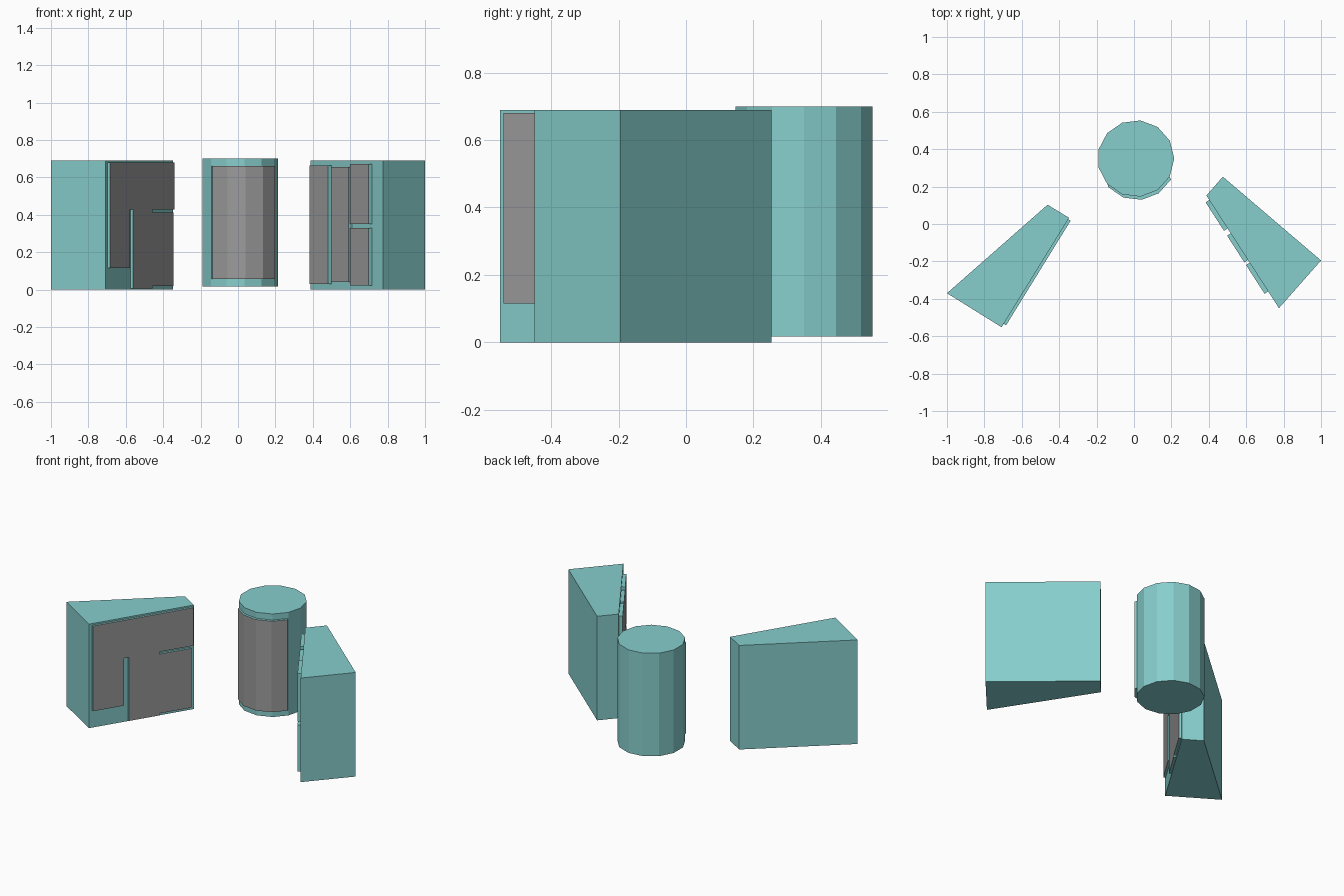
import bpy, bmesh, math
from mathutils import Vector

if "Cube" in bpy.data.objects:
    bpy.data.objects.remove(bpy.data.objects["Cube"])


def material(name, rgb):
    m = bpy.data.materials.new(name)
    m.diffuse_color = (*rgb, 1)
    m.use_nodes = True
    m.node_tree.nodes["Principled BSDF"].inputs["Base Color"].default_value = m.diffuse_color
    return m


TEAL = material("teal", (0.24, 0.62, 0.61))
GREY = material("grey", (0.33, 0.33, 0.33))


def prism(name, loop, z0, z1, grey_sides=()):
    """Extrude a plan outline from z0 to z1; listed side faces become grey."""
    bm = bmesh.new()
    low = [bm.verts.new((x, y, z0)) for x, y in loop]
    high = [bm.verts.new((x, y, z1)) for x, y in loop]
    bm.faces.new(low[::-1])
    bm.faces.new(high)
    n = len(loop)
    for i in range(n):
        j = (i + 1) % n
        f = bm.faces.new((low[i], low[j], high[j], high[i]))
        f.material_index = 1 if i in grey_sides else 0
    bmesh.ops.recalc_face_normals(bm, faces=bm.faces)
    me = bpy.data.meshes.new(name)
    me.materials.append(TEAL)
    me.materials.append(GREY)
    bm.to_mesh(me)
    bm.free()
    ob = bpy.data.objects.new(name, me)
    bpy.context.collection.objects.link(ob)
    return ob


def panels(name, a, b, depth, rects):
    """Raised slabs on wall a-b, given by the front-view x and z of their faces."""
    a, b = Vector(a), Vector(b)
    d = (b - a).normalized()
    out = Vector((d.y, -d.x))
    if out.y > 0:
        out = -out
    face = a + out * depth
    for i, (x0, x1, z0, z1) in enumerate(rects, 1):
        p = face + d * ((x0 - face.x) / d.x)
        q = face + d * ((x1 - face.x) / d.x)
        back = out * (depth + 0.002)
        prism(f"{name}_{i}", [p, q, q - back, p - back], z0, z1, {0})


# Left wedge block with its four panels
left_a, left_b = (-0.708, -0.552), (-0.347, 0.033)
prism("left_block", [left_a, left_b, (-0.462, 0.103), (-1.0, -0.37)], 0, 0.69)
panels("left_panel", left_a, left_b, 0.015, [
    (-0.684, -0.578, 0.115, 0.68),
    (-0.578, -0.339, 0.428, 0.68),
    (-0.561, -0.456, 0.007, 0.428),
    (-0.456, -0.346, 0.02, 0.413),
])

# Right wedge block with its four panels
right_a, right_b = (0.387, 0.152), (0.775, -0.45)
prism("right_block", [right_a, right_b, (1.0, -0.195), (0.475, 0.253)], 0, 0.69)
panels("right_panel", right_a, right_b, 0.023, [
    (0.383, 0.481, 0.03, 0.663),
    (0.498, 0.59, 0.04, 0.657),
    (0.599, 0.698, 0.352, 0.672),
    (0.599, 0.698, 0.022, 0.33),
])

# Thirteen-sided central column with a wrapped front panel
ring = [(0.01 + 0.205 * math.cos(t), 0.35 + 0.205 * math.sin(t))
        for t in (2 * math.pi * i / 13 for i in range(13))]
prism("column", ring, 0.017, 0.70)
arc = ring[8:13]
outer = [(x + 0.006, y - 0.017) for x, y in arc]
inner = [(0.01 + (x - 0.01) * 0.99, 0.35 + (y - 0.35) * 0.99) for x, y in arc[::-1]]
prism_loop = outer + inner
wrap = prism("column_panel", prism_loop, 0.057, 0.66, {0, 1, 2, 3})
